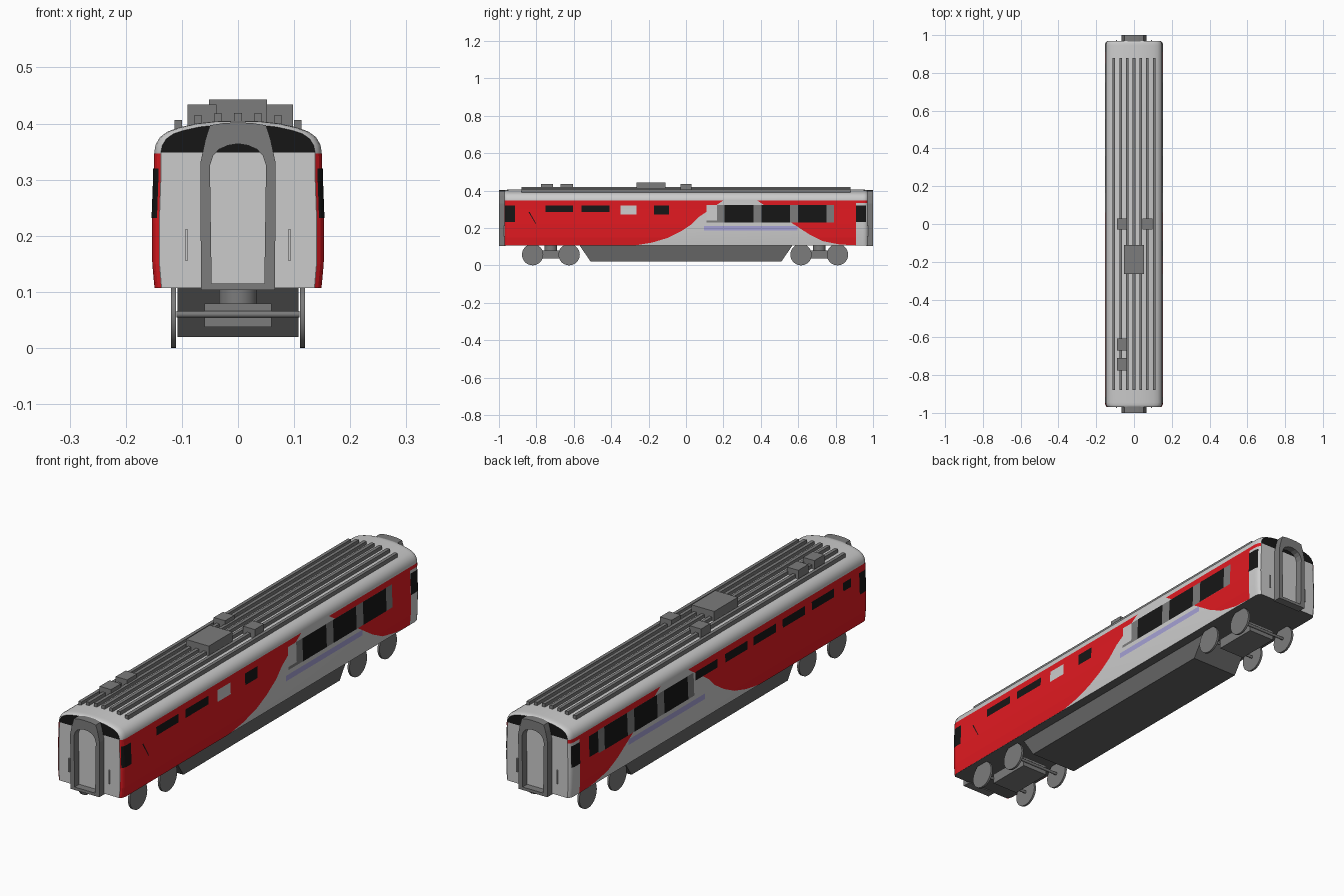
import bpy, bmesh, math

if "Cube" in bpy.data.objects:
    bpy.data.objects.remove(bpy.data.objects["Cube"])

def mat(name, r, g, b):
    m = bpy.data.materials.new(name)
    m.diffuse_color = (r, g, b, 1)
    m.use_nodes = True
    m.node_tree.nodes["Principled BSDF"].inputs["Base Color"].default_value = m.diffuse_color
    return m

LIGHT = mat("light_grey", .68, .68, .68)
ROOF = mat("roof_grey", .58, .56, .55)
DARK = mat("dark_grey", .13, .13, .13)
MID = mat("mid_grey", .2, .2, .2)
RED = mat("red", .75, .01, .015)
BLACK = mat("black", .008, .008, .008)
BLUE = mat("stripe_blue", .38, .36, .66)

# Half cross-section of the body (x, z) and end rounding (y, x scale, roof scale)
PROFILE = [(.148, .107), (.152, .15), (.1525, .222), (.1495, .30), (.149, .35), (.147, .362),
           (.139, .376), (.125, .386), (.105, .393), (.075, .400), (.04, .404), (0, .405)]
ENDS = [(.945, 1, 1), (.957, .985, .985), (.965, .96, .95), (.97, .92, .88)]

def finish(name, bm, mats, smooth=False, recalc=True):
    if recalc:
        bmesh.ops.recalc_face_normals(bm, faces=bm.faces)
    me = bpy.data.meshes.new(name)
    bm.to_mesh(me)
    bm.free()
    for m in mats:
        me.materials.append(m)
    ob = bpy.data.objects.new(name, me)
    bpy.context.collection.objects.link(ob)
    if smooth:
        bpy.ops.object.select_all(action='DESELECT')
        ob.select_set(True)
        bpy.context.view_layer.objects.active = ob
        bpy.ops.object.shade_smooth_by_angle(angle=math.radians(30))
    return ob

def box(name, x0, x1, y0, y1, z0, z1, m):
    bm = bmesh.new()
    bmesh.ops.create_cube(bm, size=1)
    for v in bm.verts:
        v.co = ((x0 + x1) / 2 + v.co.x * (x1 - x0), (y0 + y1) / 2 + v.co.y * (y1 - y0),
                (z0 + z1) / 2 + v.co.z * (z1 - z0))
    return finish(name, bm, [m])

def cylinder(name, loc, r, depth, m, axis='X', sides=32):
    bpy.ops.mesh.primitive_cylinder_add(vertices=sides, radius=r, depth=depth, location=loc,
                                        rotation=(0, math.pi / 2 if axis == 'X' else 0, 0))
    ob = bpy.context.object
    ob.name = name
    ob.data.materials.append(m)
    bpy.ops.object.shade_smooth_by_angle(angle=math.radians(30))

def interp(t, pts):
    for (a, va), (b, vb) in zip(pts, pts[1:]):
        if t <= b:
            return va + (vb - va) * max(0, t - a) / (b - a)
    return pts[-1][1]

def side_x(y, z):
    return interp(z, [(q, p) for p, q in PROFILE]) * interp(abs(y), [(e[0], e[1]) for e in ENDS])

def roof_z(x):
    return interp(abs(x), [(p, q) for p, q in reversed(PROFILE[4:])])

# Body shell lofted along y, with rounded ends
bm = bmesh.new()
full = PROFILE + [(-x, z) for x, z in PROFILE[-2::-1]]
rings = []
for y, sx, sz in [(-a, b, c) for a, b, c in reversed(ENDS)] + ENDS:
    rings.append([bm.verts.new((x * sx, y, z if z < .35 else .35 + (z - .35) * sz)) for x, z in full])
n = len(full)
for a, b in zip(rings, rings[1:]):
    for i in range(n):
        bm.faces.new((a[i], a[(i + 1) % n], b[(i + 1) % n], b[i]))
for r in (rings[0], rings[-1]):
    bm.faces.new(r)
bmesh.ops.bisect_plane(bm, geom=bm.verts[:] + bm.edges[:] + bm.faces[:],
                       plane_co=(0, 0, .348), plane_no=(0, 0, 1))
bmesh.ops.recalc_face_normals(bm, faces=bm.faces)
for f in bm.faces:
    c = f.calc_center_median()
    high = c.z > .348
    if abs(f.normal.y) > .99:
        f.material_index = 3 if high else 0
    elif f.normal.z < -.9:
        f.material_index = 2
    else:
        f.material_index = 1 if high else 0
finish("body_shell", bm, [LIGHT, ROOF, DARK, BLACK], True)

# Thin panels that hug the curved side
def side_panel(name, pts, side, lift, m):
    bm = bmesh.new()
    bm.faces.new([bm.verts.new((0, y, z)) for y, z in pts])
    bmesh.ops.triangulate(bm, faces=bm.faces[:])
    cuts = [((0, 0, z), (0, 0, 1)) for _, z in PROFILE[1:5]]
    cuts += [((0, s * e[0], 0), (0, 1, 0)) for e in ENDS[:3] for s in (-1, 1)]
    for co, no in cuts:
        bmesh.ops.bisect_plane(bm, geom=bm.verts[:] + bm.edges[:] + bm.faces[:],
                               plane_co=co, plane_no=no)
    for v in bm.verts:
        v.co.x = side * (side_x(v.co.y, v.co.z) + lift)
    bm.normal_update()
    flip = [f for f in bm.faces if f.normal.x * side < 0]
    bmesh.ops.reverse_faces(bm, faces=flip)
    finish(name, bm, [m], recalc=False)

def side_rect(name, y0, y1, z0, z1, side, lift, m):
    side_panel(name, [(y0, z0), (y1, z0), (y1, z1), (y0, z1)], side, lift, m)

FRONT_RED = [(-.97, .107), (-.27, .107), (-.18, .122), (-.1, .146), (-.03, .18), (.03, .22),
             (.07, .26), (.11, .305), (.15, .332), (.2, .347), (-.97, .347)]
REAR_RED = [(.38, .347), (.45, .33), (.52, .29), (.57, .25), (.61, .21), (.66, .165), (.73, .13),
            (.82, .112), (.91, .107), (.91, .332), (.97, .332), (.97, .347)]
for s, tag in ((1, "right"), (-1, "left")):
    side_panel(f"front_red_{tag}", FRONT_RED, s, .0008, RED)
    side_panel(f"rear_red_{tag}", REAR_RED, s, .0008, RED)
    side_rect(f"blue_stripe_{tag}", .095, .595, .187, .21, s, .0012, BLUE)
    side_rect(f"window_band_{tag}", .165, .79, .228, .322, s, .0014, MID)
    for y0, y1 in ((.205, .36), (.405, .555), (.6, .75)):
        side_rect(f"large_window_{tag}", y0, y1, .228, .322, s, .002, BLACK)
    for y0, y1 in ((-.968, -.915), (.91, .962)):
        side_rect(f"door_window_{tag}", y0, y1, .232, .32, s, .002, BLACK)

# Windows that differ between the two sides
for y0, y1 in ((-.75, -.605), (-.56, -.41)):
    side_rect("small_window_right", y0, y1, .285, .32, 1, .002, BLACK)
side_rect("square_window_right", -.17, -.09, .272, .32, 1, .002, BLACK)
side_rect("light_panel_right", -.35, -.265, .272, .32, 1, .002, LIGHT)
side_rect("pale_panel_right", .11, .165, .24, .322, 1, .0014, LIGHT)
side_rect("sill_right", .11, .2, .228, .24, 1, .0016, MID)
side_panel("handle_right", [(-.842, .285), (-.806, .225), (-.802, .225), (-.836, .285)], 1, .002, BLACK)
for y0, y1 in ((-.86, -.81), (-.75, -.605), (-.56, -.415), (-.37, -.225), (-.185, -.04), (.01, .155)):
    side_rect("small_window_left", y0, y1, .285, .32, -1, .002, BLACK)
side_rect("end_window_left", .79, .85, .235, .32, -1, .002, BLACK)

# Gangway frames and handrails at both ends
outer = [(.066, .103), (.067, .33), (.058, .372), (.05, .397), (.025, .401), (0, .402)]
inner = [(.047, .115), (.05, .325), (.044, .343), (.034, .354), (.018, .361), (0, .364)]
loops = [p + [(-x, z) for x, z in p[-2::-1]] for p in (outer, inner)]
for s, tag in ((-1, "front"), (1, "back")):
    bm = bmesh.new()
    o0, i0, o1, i1 = [[bm.verts.new((x, s * y, z)) for x, z in lp] for y in (.965, 1) for lp in loops]
    k = len(o0)
    for i in range(k):
        j = (i + 1) % k
        for a, b in ((o0, o1), (o1, i1), (i1, i0), (i0, o0)):
            bm.faces.new((a[i], a[j], b[j], b[i]))
    finish(f"gangway_{tag}", bm, [MID])
    for x in (-.092, .092):
        y0, y1 = sorted((s * .968, s * .975))
        box(f"handrail_{tag}", x - .002, x + .002, y0, y1, .155, .212, LIGHT)

# Roof ribs and roof boxes
for i in range(-3, 4):
    x = i * .0355
    box("roof_rib", x - .007, x + .007, -.88, .88, roof_z(x) - .006, roof_z(x) + .014, MID)
box("roof_unit", -.052, .052, -.265, -.11, .402, .443, MID)
for x0, x1, y0, y1 in ((-.09, -.038, -.03, .03), (.045, .098, -.03, .03),
                       (-.09, -.038, -.775, -.71), (-.09, -.038, -.67, -.605)):
    box("roof_vent", x0, x1, y0, y1, .392, .434, MID)

# Underfloor equipment box with sloped ends
bx = box("underframe", -.108, .108, -.57, .57, .02, .108, DARK)
for v in bx.data.vertices:
    if v.co.z < .05:
        v.co.y *= .51 / .57

# Bogies
for s, ys, tag in ((-1, (-.82, -.625), "front"), (1, (.615, .81), "back")):
    c = sum(ys) / 2
    box(f"bogie_frame_{tag}", -.06, .06, c - .095, c + .095, .037, .079, MID)
    cylinder(f"bogie_pivot_{tag}", (0, c, .093), .034, .032, MID, 'Z')
    for y in ys:
        cylinder(f"axle_{tag}", (0, y, .06), .006, .22, MID, sides=12)
        for x in (-.115, .115):
            cylinder(f"wheel_{tag}", (x, y, .057), .057, .009, MID)
